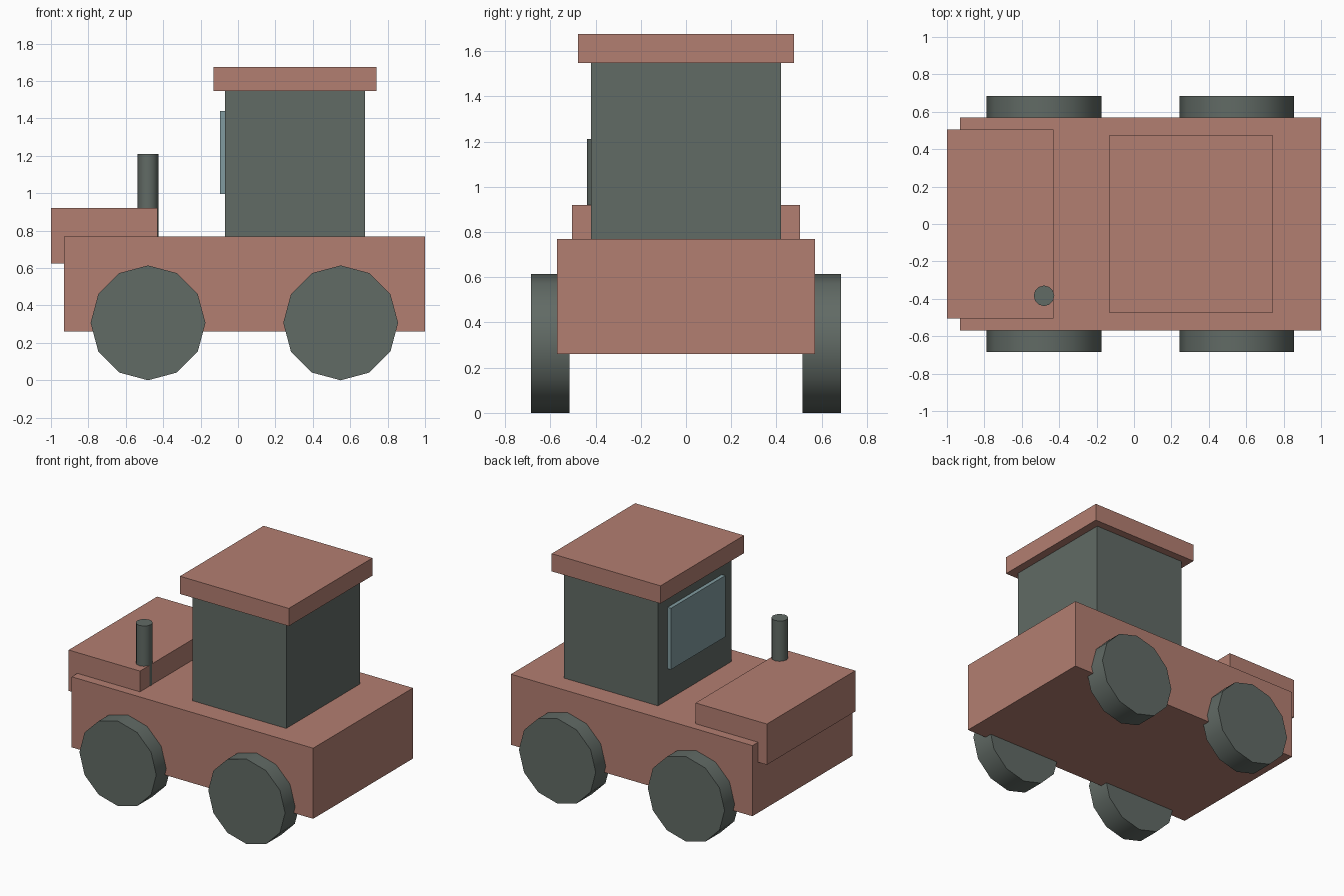
import bpy
import math

if "Cube" in bpy.data.objects:
    bpy.data.objects.remove(bpy.data.objects["Cube"])


def material(name, rgb):
    mat = bpy.data.materials.new(name)
    mat.diffuse_color = (*rgb, 1.0)
    mat.use_nodes = True
    mat.node_tree.nodes["Principled BSDF"].inputs["Base Color"].default_value = mat.diffuse_color
    return mat


RED = material("red_paint", (0.45, 0.21, 0.165))
DARK = material("dark_grey", (0.12, 0.145, 0.13))
GLASS = material("glass", (0.22, 0.33, 0.35))


def box(name, x, y, z, mat):
    """Box from (min, max) ranges."""
    centre = [(a + b) / 2 for a, b in (x, y, z)]
    bpy.ops.mesh.primitive_cube_add(size=1, location=centre)
    ob = bpy.context.object
    ob.name = name
    ob.scale = [b - a for a, b in (x, y, z)]
    bpy.ops.object.transform_apply(location=False, rotation=False, scale=True)
    ob.data.materials.append(mat)
    return ob


def cylinder(name, radius, depth, location, mat, rotation=(0, 0, 0)):
    """Twelve-sided cylinder with a smooth rim and sharp caps."""
    bpy.ops.mesh.primitive_cylinder_add(vertices=12, radius=radius, depth=depth,
                                        location=location, rotation=rotation)
    ob = bpy.context.object
    ob.name = name
    ob.data.materials.append(mat)
    bpy.ops.object.shade_smooth_by_angle(angle=math.radians(45))
    return ob


# Chassis and bonnet
box("body", (-0.93, 1.0), (-0.57, 0.57), (0.26, 0.77), RED)
box("bonnet", (-1.0, -0.43), (-0.505, 0.505), (0.625, 0.92), RED)

# Cab, roof and windscreen
box("cab", (-0.07, 0.68), (-0.42, 0.42), (0.75, 1.56), DARK)
box("roof", (-0.13, 0.74), (-0.477, 0.477), (1.547, 1.675), RED)
box("windscreen", (-0.097, -0.06), (-0.31, 0.31), (0.997, 1.44), GLASS)

# Exhaust pipe at the bonnet corner
cylinder("exhaust_pipe", 0.055, 0.49, (-0.481, -0.384, 0.966), DARK)

# Wheels
R = 0.307
for end, x in (("front", -0.481), ("rear", 0.549)):
    for side, s in (("right", -1), ("left", 1)):
        cylinder(f"{end}_{side}_wheel", R, 0.17, (x, s * 0.6, R), DARK,
                 (math.pi / 2, 0, 0))
